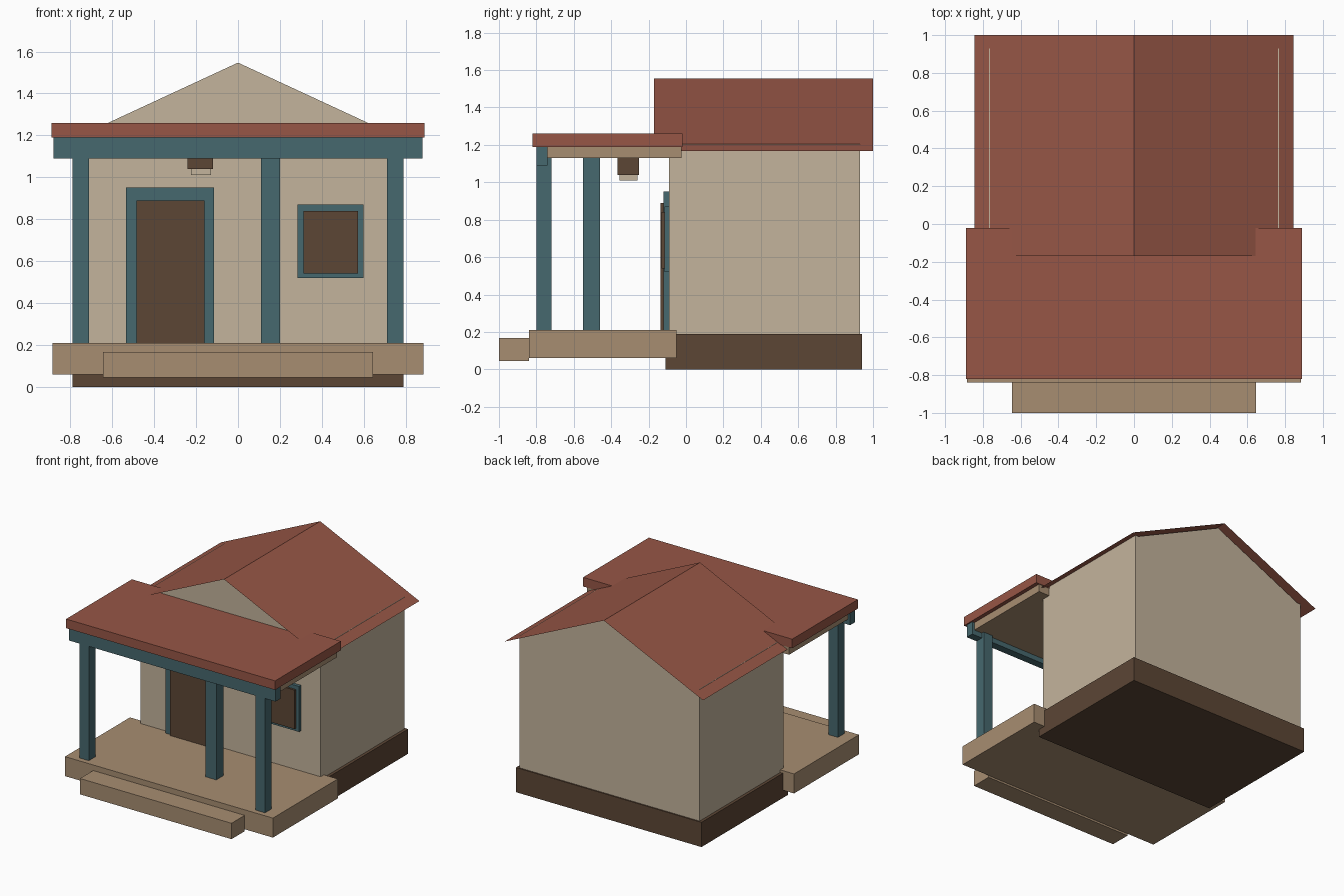
import bpy

cube = bpy.data.objects.get("Cube")
if cube:
    bpy.data.objects.remove(cube, do_unlink=True)


def make_material(name, rgb):
    """Flat colour given as 0-255 sRGB, stored as linear."""
    lin = [((c / 255 + 0.055) / 1.055) ** 2.4 for c in rgb]
    mat = bpy.data.materials.new(name)
    mat.use_nodes = True
    mat.diffuse_color = (*lin, 1)
    bsdf = mat.node_tree.nodes["Principled BSDF"]
    bsdf.inputs["Base Color"].default_value = (*lin, 1)
    bsdf.inputs["Roughness"].default_value = 0.9
    return mat


cream = make_material("cream plaster", (196, 180, 156))
tan = make_material("tan wood", (167, 141, 113))
red = make_material("red roofing", (151, 86, 70))
teal = make_material("teal paint", (70, 104, 110))
brown = make_material("dark brown", (92, 70, 53))


def mesh_object(name, verts, faces, mat):
    mesh = bpy.data.meshes.new(name)
    mesh.from_pydata(verts, [], faces)
    mesh.materials.append(mat)
    obj = bpy.data.objects.new(name, mesh)
    bpy.context.collection.objects.link(obj)
    return obj


def extrude_y(name, profile, y0, y1, mat):
    """Solid from an x-z profile (counter-clockwise seen from the front)."""
    n = len(profile)
    verts = [(x, y, z) for y in (y0, y1) for x, z in profile]
    sides = [(i, i + n, (i + 1) % n + n, (i + 1) % n) for i in range(n)]
    caps = [tuple(range(n)), tuple(reversed(range(n, 2 * n)))]
    return mesh_object(name, verts, sides + caps, mat)


def box(name, x, y, z, mat):
    profile = [(x[0], z[0]), (x[1], z[0]), (x[1], z[1]), (x[0], z[1])]
    return extrude_y(name, profile, y[0], y[1], mat)


def wide_box(name, half, y, z, mat):
    return box(name, (-half, half), y, z, mat)


# House body: plinth and gabled walls with small eave shoulders
wide_box("foundation", 0.79, (-0.11, 0.94), (0, 0.19), brown)
right_half = [(0.767, 0.19), (0.767, 1.205), (0.738, 1.205)]
left_half = [(-x, z) for x, z in reversed(right_half)]
extrude_y("house_walls", right_half + [(0, 1.547)] + left_half,
          -0.09, 0.93, cream)

# Thin gable roof
ridge, eave, half = 1.555, 1.167, 0.845
verts = [(x, y, z) for y in (-0.17, 1.0)
         for x, z in ((-half, eave), (0, ridge), (half, eave))]
mesh_object("main_roof", verts, [(0, 1, 4, 3), (1, 2, 5, 4)], red)

# Porch floor, step and roof
wide_box("porch_deck", 0.885, (-0.84, -0.05), (0.06, 0.21), tan)
wide_box("front_step", 0.645, (-1.0, -0.84), (0.045, 0.167), tan)
wide_box("porch_roof", 0.89, (-0.82, -0.02), (1.19, 1.26), red)
wide_box("porch_ceiling", 0.86, (-0.74, -0.025), (1.13, 1.19), tan)
wide_box("porch_beam", 0.88, (-0.80, -0.74), (1.09, 1.19), teal)

# Porch posts
for name, x, y in (("right_post", -0.75, -0.76), ("left_post", 0.75, -0.76),
                   ("inner_post", 0.155, -0.505)):
    r = 0.045 if name == "inner_post" else 0.04
    box(name, (x - r, x + r), (y - r, y + r), (0.21, 1.13), teal)

# Door and window
box("door_frame", (-0.535, -0.115), (-0.12, -0.085), (0.2, 0.95), teal)
box("door", (-0.485, -0.16), (-0.135, -0.1), (0.2, 0.89), brown)
box("window_frame", (0.285, 0.60), (-0.115, -0.085), (0.52, 0.87), teal)
box("window_pane", (0.312, 0.573), (-0.13, -0.1), (0.54, 0.84), brown)

# Ceiling lamp
box("lamp_housing", (-0.24, -0.12), (-0.365, -0.25), (1.04, 1.13), brown)
box("lamp_shade", (-0.225, -0.13), (-0.355, -0.26), (1.01, 1.04), cream)
